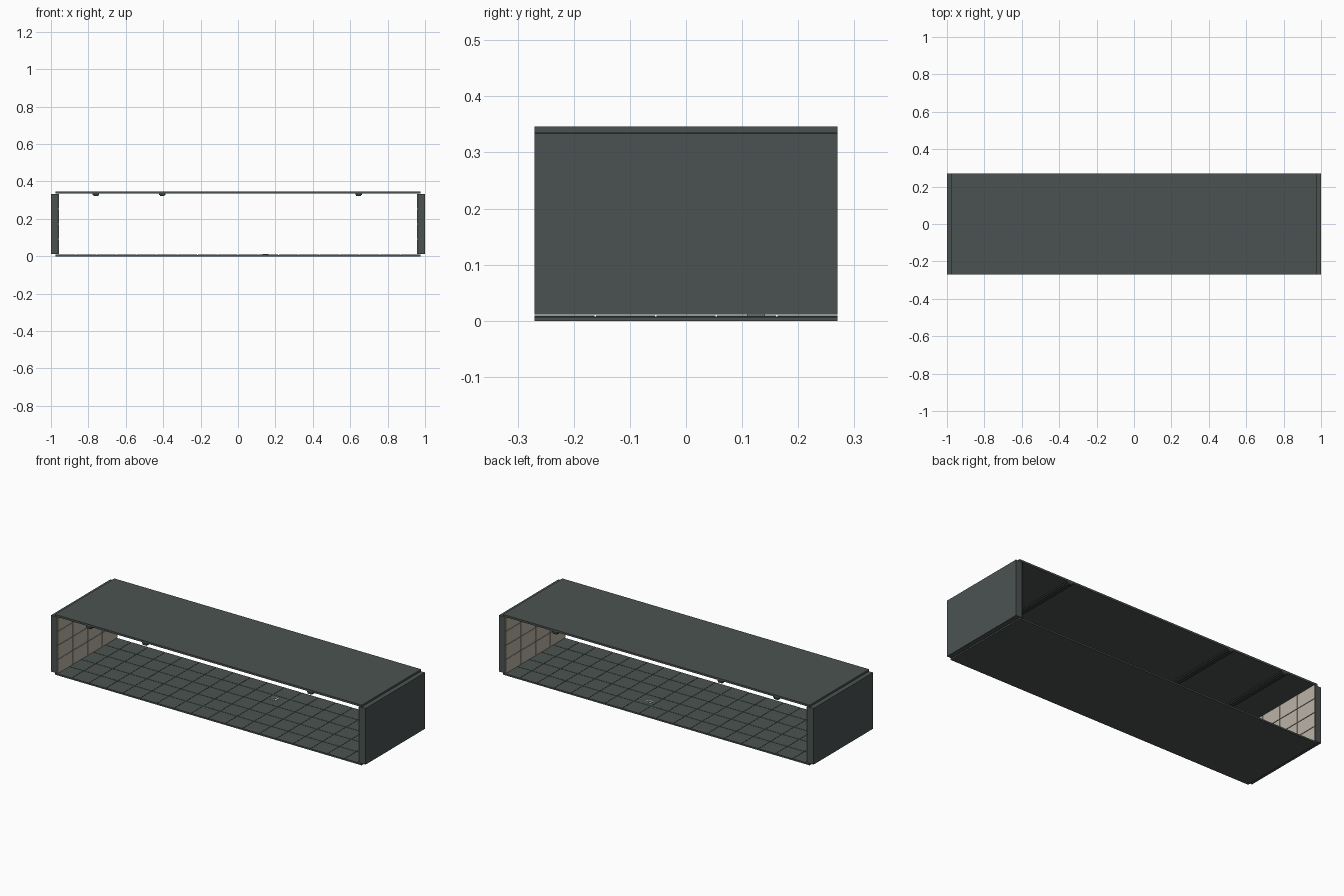
import bpy
import bmesh

cube = bpy.data.objects.get("Cube")
if cube:
    bpy.data.objects.remove(cube, do_unlink=True)


def material(name, rgb):
    m = bpy.data.materials.new(name)
    m.use_nodes = True
    m.diffuse_color = (*rgb, 1)
    m.node_tree.nodes["Principled BSDF"].inputs["Base Color"].default_value = (*rgb, 1)
    return m


slate = material("slate_grey", (0.07, 0.086, 0.083))
dark = material("dark_grey", (0.035, 0.042, 0.042))
beige = material("beige_tile", (0.49, 0.45, 0.38))
pale = material("pale_metal", (0.5, 0.52, 0.52))


def boxes(name, mat, bounds):
    """One object from boxes given as (low corner, high corner)."""
    bm = bmesh.new()
    for lo, hi in bounds:
        verts = bmesh.ops.create_cube(bm, size=1)["verts"]
        for v in verts:
            for i in range(3):
                v.co[i] = hi[i] if v.co[i] > 0 else lo[i]
    mesh = bpy.data.meshes.new(name)
    bm.to_mesh(mesh)
    bm.free()
    mesh.materials.append(mat)
    ob = bpy.data.objects.new(name, mesh)
    bpy.context.collection.objects.link(ob)
    return ob


def spans(lo, hi, count, gap):
    """Split a length into equal tiles with a joint between them."""
    step = (hi - lo) / count
    return [(lo + i * step + (gap / 2 if i else 0),
             lo + (i + 1) * step - (gap / 2 if i < count - 1 else 0))
            for i in range(count)]


D = 0.27        # half depth
W = 0.975       # half width of floor and ceiling
FLOOR = 0.009
CEIL = 0.335

# Floor and ceiling slabs
boxes("floor_slab", slate, [((-W, -D, 0), (W, D, FLOOR - 0.002))])
boxes("ceiling_slab", slate, [((-W, -D, CEIL), (W, D, 0.346))])

# Floor joints and tiles
boxes("floor_joints", dark,
      [((-0.955, -D, FLOOR - 0.002), (0.955, D, FLOOR - 0.0012))])
boxes("floor_tiles", slate,
      [((x0, y0, FLOOR - 0.0012), (x1, y1, FLOOR))
       for x0, x1 in spans(-W, W, 18, 0.003)
       for y0, y1 in spans(-D, D, 5, 0.003)])

# End walls, each with joints and pale tiles on the inner side
for side, s in (("left", 1), ("right", -1)):
    def slab(a, b, y0, y1, z0, z1):
        return ((min(a * s, b * s), y0, z0), (max(a * s, b * s), y1, z1))

    low, high = 0.011, 0.334
    boxes(side + "_wall", slate, [slab(0.966, 1.0, -D, D, low, high)])
    boxes(side + "_wall_joints", dark, [slab(0.959, 0.966, -D, D, low, high)])
    boxes(side + "_wall_tiles", beige,
          [slab(0.956, 0.959, y0, y1, z0, z1)
           for y0, y1 in spans(-D, D, 4, 0.004)
           for z0, z1 in spans(low, high, 4, 0.004)])

# Ceiling light rails running front to back
for i, x in enumerate((-0.76, -0.405, 0.645)):
    boxes(f"ceiling_rail_{i + 1}", dark,
          [((x - 0.017, -D, 0.328), (x + 0.017, D, CEIL)),
           ((x - 0.013, -D, 0.321), (x + 0.013, D, 0.328))])

# Floor drain with slots
dx, dy, r = 0.147, 0.125, 0.016
boxes("drain_plate", pale,
      [((dx - r, dy - r, FLOOR), (dx + r, dy + r, FLOOR + 0.002))])
boxes("drain_slots", dark,
      [((dx - 0.011, dy + k * 0.008 - 0.0015, FLOOR + 0.002),
        (dx + 0.011, dy + k * 0.008 + 0.0015, FLOOR + 0.0025))
       for k in (-1, 0, 1)])
